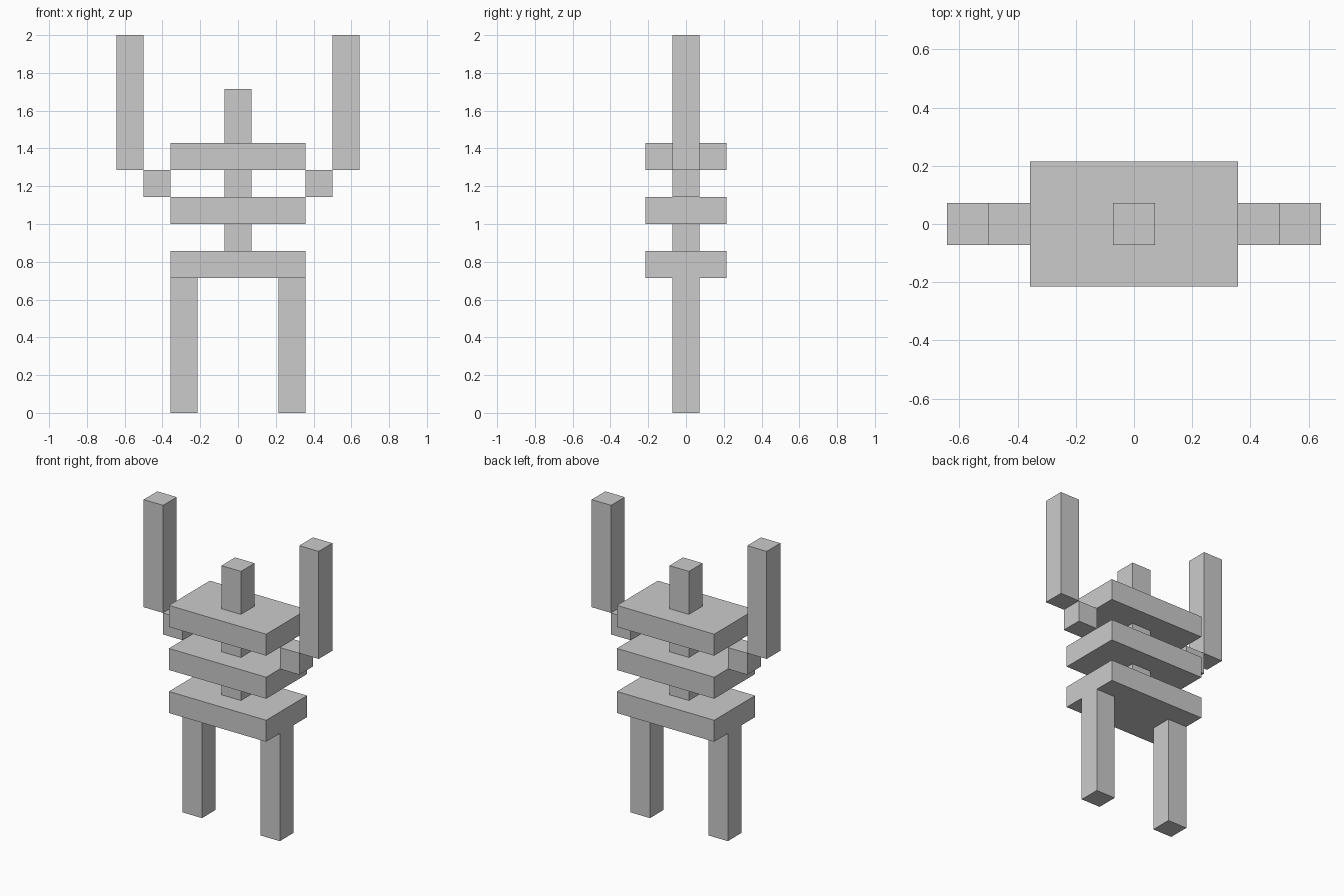
import bpy

if "Cube" in bpy.data.objects:
    bpy.data.objects.remove(bpy.data.objects["Cube"])

U = 2 / 14  # the model sits on a 14-unit-high block grid


def box(name, x, y, z):
    """Box from (min, max) ranges given in block units."""
    bpy.ops.mesh.primitive_cube_add(size=1)
    ob = bpy.context.object
    ob.name = ob.data.name = name
    ranges = (x, y, z)
    centre = [(a + b) / 2 * U for a, b in ranges]
    size = [(b - a) * U for a, b in ranges]
    for v in ob.data.vertices:
        v.co = [c + s * k for c, s, k in zip(centre, size, v.co)]
    return ob


THIN = (-0.5, 0.5)
WIDE = (-2.5, 2.5)
DEEP = (-1.5, 1.5)

# Torso: three wide slabs
for name, z in (("hips", 5), ("waist", 7), ("chest", 9)):
    box(name, WIDE, DEEP, (z, z + 1))

# Spine blocks between the slabs, and the head
box("lower_spine", THIN, THIN, (6, 7))
box("upper_spine", THIN, THIN, (8, 9))
box("head", THIN, THIN, (10, 12))

# Legs, shoulders and raised arms on both sides
for side, s in (("left", -1), ("right", 1)):
    for part, x0, x1, z in (
        ("leg", 1.5, 2.5, (0, 5)),
        ("shoulder", 2.5, 3.5, (8, 9)),
        ("raised_arm", 3.5, 4.5, (9, 14)),
    ):
        box(f"{side}_{part}", sorted((s * x0, s * x1)), THIN, z)
